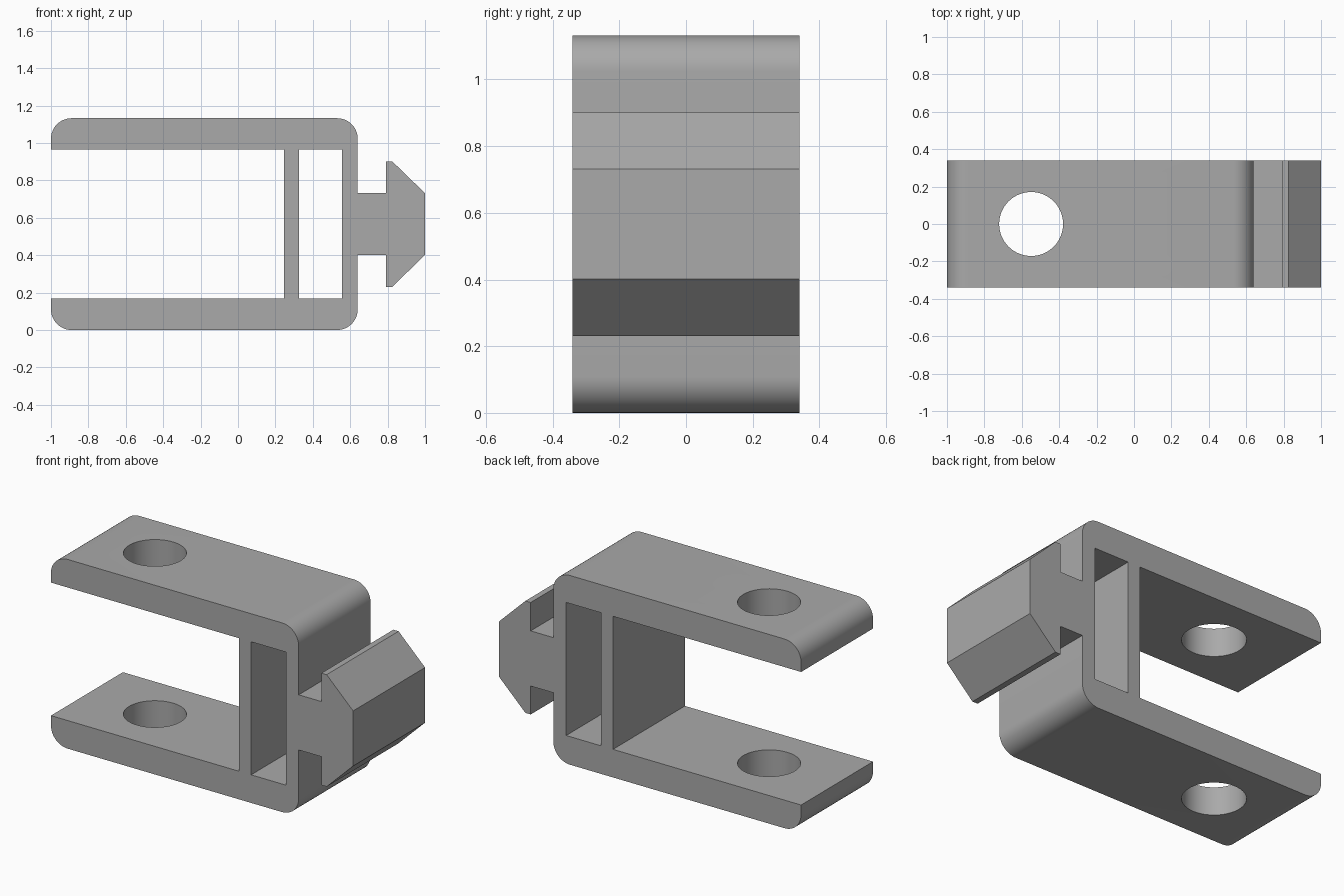
import bpy, bmesh
from math import sin, cos, pi, radians
from mathutils import Vector

if "Cube" in bpy.data.objects:
    bpy.data.objects.remove(bpy.data.objects["Cube"])

MID = 0.566      # height of the symmetry plane
HALF_W = 0.34    # half depth of the extrusion
INNER = 0.398    # half height of the gap between the arms
R = 0.11         # outer corner radius

grey = bpy.data.materials.new("light_grey")
grey.use_nodes = True
colour = (0.4, 0.4, 0.4, 1)
grey.diffuse_color = colour
grey.node_tree.nodes["Principled BSDF"].inputs["Base Color"].default_value = colour


def arc(cx, cz, start, end, steps=12):
    angles = [start + (end - start) * i / steps for i in range(steps + 1)]
    return [(cx + R * cos(a), cz + R * sin(a)) for a in angles]


def extrude(name, points, half):
    """Extrude an x-z outline along y, symmetric about y = 0."""
    bm = bmesh.new()
    face = bm.faces.new([bm.verts.new((x, -half, z + MID)) for x, z in points])
    new = bmesh.ops.extrude_face_region(bm, geom=[face])["geom"]
    moved = [v for v in new if isinstance(v, bmesh.types.BMVert)]
    bmesh.ops.translate(bm, verts=moved, vec=Vector((0, 2 * half, 0)))
    bmesh.ops.recalc_face_normals(bm, faces=bm.faces)
    mesh = bpy.data.meshes.new(name)
    bm.to_mesh(mesh)
    bm.free()
    mesh.materials.append(grey)
    obj = bpy.data.objects.new(name, mesh)
    bpy.context.collection.objects.link(obj)
    return obj


# Upper half outline: web, arm, rounded back, snap-in arrow head
upper = [(0.245, INNER), (-1, INNER)]
upper += arc(-1 + R, MID - R, pi, pi / 2)
upper += arc(0.64 - R, MID - R, pi / 2, 0)
upper += [(0.64, 0.165), (0.79, 0.165), (0.79, 0.335), (0.825, 0.335), (1, 0.165)]
lower = [(x, -z) for x, z in reversed(upper)]
bracket = extrude("clip_bracket", upper + lower, HALF_W)

# Cutters: rectangular slot behind the web, and the bore through both arms
slot = extrude("slot_cutter", [(0.325, -INNER), (0.555, -INNER),
                               (0.555, INNER), (0.325, INNER)], 0.5)
bpy.ops.mesh.primitive_cylinder_add(vertices=64, radius=0.171, depth=2,
                                    location=(-0.55, 0, MID))
bore = bpy.context.object
bore.name = "bore_cutter"
bore.data.materials.append(grey)

bpy.ops.object.select_all(action="DESELECT")
bpy.context.view_layer.objects.active = bracket
bracket.select_set(True)
for cutter in (slot, bore):
    cutter.hide_render = True
    mod = bracket.modifiers.new(cutter.name, "BOOLEAN")
    mod.operation, mod.solver, mod.object = "DIFFERENCE", "EXACT", cutter
    bpy.ops.object.modifier_apply(modifier=mod.name)
    bpy.data.objects.remove(cutter)

bpy.ops.object.shade_smooth_by_angle(angle=radians(30))
